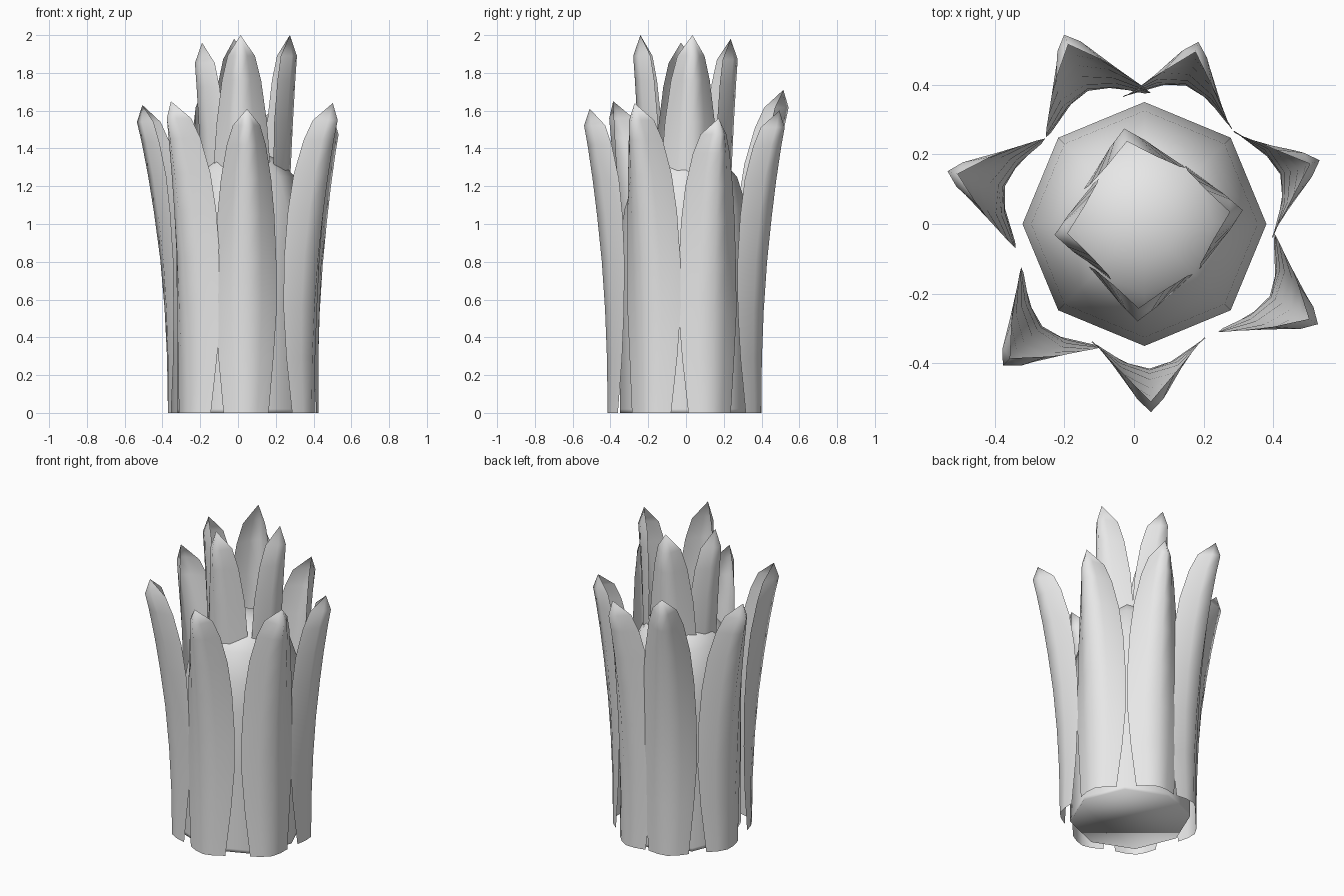
import bpy
import bmesh
from math import sin, cos, radians, pi
from mathutils import Vector

cube = bpy.data.objects.get("Cube")
if cube:
    bpy.data.objects.remove(cube, do_unlink=True)

CENTRE = Vector((0.03, 0, 0))

# One pale grey for everything
grey = bpy.data.materials.new("pale_grey")
grey.use_nodes = True
grey.diffuse_color = (0.8, 0.8, 0.8, 1)
grey.node_tree.nodes["Principled BSDF"].inputs["Base Color"].default_value = (0.8, 0.8, 0.8, 1)


def finish(name, bm):
    """Turn a bmesh into a smooth shaded object."""
    mesh = bpy.data.meshes.new(name)
    bm.to_mesh(mesh)
    bm.free()
    mesh.materials.append(grey)
    obj = bpy.data.objects.new(name, mesh)
    bpy.context.collection.objects.link(obj)
    bpy.ops.object.select_all(action='DESELECT')
    obj.select_set(True)
    bpy.context.view_layer.objects.active = obj
    bpy.ops.object.shade_smooth_by_angle(angle=radians(100))


# Leaf rows: height fraction, half width, share of the outward flare, arch depth
ROWS = [(0, 0.115, 0, 0.05), (0.18, 0.14, 0.03, 0.075), (0.34, 0.157, 0.11, 0.095),
        (0.5, 0.155, 0.25, 0.115), (0.65, 0.145, 0.45, 0.13), (0.77, 0.128, 0.64, 0.135),
        (0.88, 0.1, 0.85, 0.125), (0.945, 0.07, 1, 0.11)]
COLUMNS = 4


def leaf(name, angle, height, base, top, curl, arch=1):
    """Arched, pointed single-sheet leaf that leans out and curls in at its tip."""
    a = radians(angle)
    out = Vector((cos(a), sin(a), 0))
    side = Vector((-sin(a), cos(a), 0))
    bm = bmesh.new()
    grid = []
    for f, w, flare, depth in ROWS:
        ridge = base + (top - base) * flare
        row = []
        for j in range(COLUMNS + 1):
            u = 2 * j / COLUMNS - 1
            p = CENTRE + out * (ridge - arch * depth * abs(u) ** 1.6) + side * (1.04 * w * u)
            p.z = f * height
            row.append(bm.verts.new(p))
        grid.append(row)
    for low, high in zip(grid, grid[1:]):
        for j in range(COLUMNS):
            bm.faces.new((low[j], low[j + 1], high[j + 1], high[j]))
    tip = CENTRE + out * (top - curl)
    tip.z = height
    tip = bm.verts.new(tip)
    for j in range(COLUMNS):
        bm.faces.new((grid[-1][j], grid[-1][j + 1], tip))
    finish(name, bm)


# Eight sided core with a domed top and a flat underside
bm = bmesh.new()
profile = [(0.35, 0), (0.35, 0.02), (0.35, 0.5), (0.35, 0.9), (0.325, 1.08),
           (0.27, 1.25), (0.2, 1.33), (0.1, 1.38), (0, 1.39)]
verts = [bm.verts.new(CENTRE + Vector((r, 0, z))) for r, z in profile]
edges = [bm.edges.new(pair) for pair in zip(verts, verts[1:])]
bmesh.ops.spin(bm, geom=verts + edges, cent=CENTRE, axis=(0, 0, 1),
               angle=2 * pi, steps=8, use_duplicate=False)
bmesh.ops.remove_doubles(bm, verts=bm.verts, dist=0.001)
bmesh.ops.holes_fill(bm, edges=[e for e in bm.edges if e.is_boundary], sides=8)
bmesh.ops.recalc_face_normals(bm, faces=bm.faces)
finish("core", bm)

# Ring of seven outer leaves: angle, height, reach
OUTER = [(113, 1.71, 0.59), (73.5, 1.6, 0.545), (20, 1.56, 0.535), (-30, 1.64, 0.575),
         (-88, 1.61, 0.54), (-135, 1.65, 0.575), (165, 1.63, 0.585)]
for i, (angle, height, reach) in enumerate(OUTER, 1):
    leaf(f"outer_leaf_{i}", angle, height, 0.415, reach, 0.03)

# Four taller inner leaves
INNER = [(8, 2.0, 0.285), (102, 1.98, 0.28), (187, 1.96, 0.26), (266, 2.0, 0.28)]
for i, (angle, height, reach) in enumerate(INNER, 1):
    leaf(f"inner_leaf_{i}", angle, height, reach - 0.06, reach, 0.038, arch=0.88)
